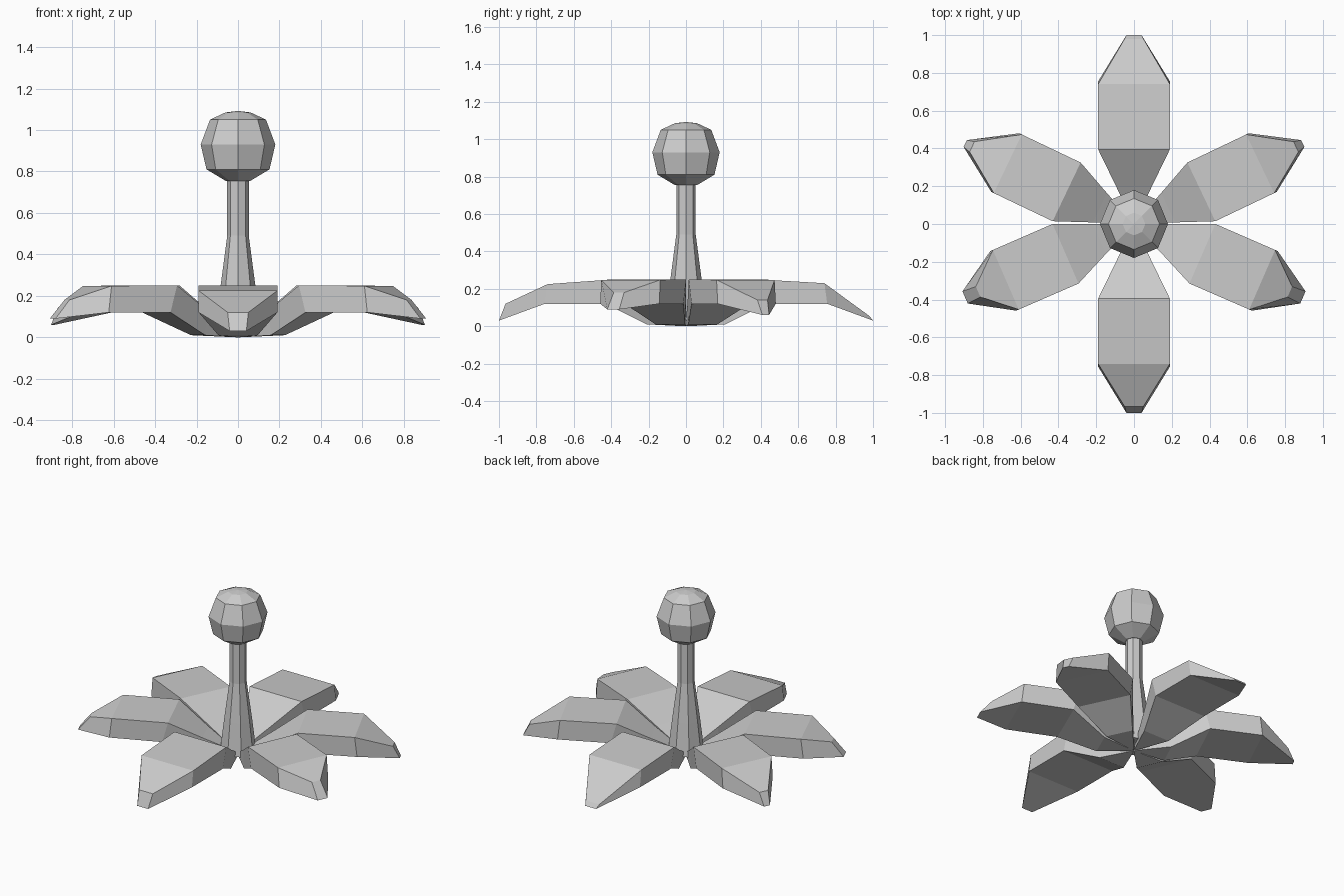
import bpy, bmesh, math
from mathutils import Matrix

if "Cube" in bpy.data.objects:
    bpy.data.objects.remove(bpy.data.objects["Cube"])


def finish(name, bm):
    bmesh.ops.remove_doubles(bm, verts=bm.verts, dist=0.0005)
    bmesh.ops.recalc_face_normals(bm, faces=bm.faces)
    mesh = bpy.data.meshes.new(name)
    bm.to_mesh(mesh)
    bm.free()
    obj = bpy.data.objects.new(name, mesh)
    bpy.context.collection.objects.link(obj)
    return obj


def lathe(name, profile, sides=8):
    """Faceted solid from (radius, z) rings with capped ends."""
    bm = bmesh.new()
    rings = []
    for r, z in profile:
        rings.append([bm.verts.new((r * math.cos(2 * math.pi * i / sides),
                                    r * math.sin(2 * math.pi * i / sides), z))
                      for i in range(sides)])
    for a, b in zip(rings, rings[1:]):
        for i in range(sides):
            j = (i + 1) % sides
            bm.faces.new((a[i], a[j], b[j], b[i]))
    bm.faces.new(rings[0])
    bm.faces.new(rings[-1])
    return finish(name, bm)


def petal(name, angle, hw, tip_top, tip_bottom, shoulder_z):
    """Loft of boxy sections: half width, top (r, z), bottom (r, z)."""
    sections = [
        (0.006, (0.01, 0.02), (0.01, 0.0)),
        (hw * 0.5, (0.2, 0.13), (0.21, 0.01)),
        (hw, (0.395, 0.25), (0.43, 0.12)),
        (hw, (0.74, shoulder_z), (0.755, 0.12)),
        (None, tip_top, tip_bottom),
    ]
    bm = bmesh.new()
    rings = []
    for w, top, bottom in sections:
        wt = tip_top[2] if w is None else w
        wb = tip_bottom[2] if w is None else w
        rings.append([bm.verts.new(p) for p in (
            (top[0], wt, top[1]), (top[0], -wt, top[1]),
            (bottom[0], -wb, bottom[1]), (bottom[0], wb, bottom[1]))])
    for a, b in zip(rings, rings[1:]):
        for i in range(4):
            j = (i + 1) % 4
            bm.faces.new((a[i], a[j], b[j], b[i]))
    bm.faces.new(rings[0])
    bm.faces.new(rings[-1])
    bm.transform(Matrix.Rotation(math.radians(angle), 4, 'Z'))
    return finish(name, bm)


# Stem, flared at its foot
lathe("stem", [(0.11, 0.03), (0.085, 0.24), (0.052, 0.49), (0.052, 0.78)])

# Round faceted head
lathe("head", [(0.06, 0.755), (0.152, 0.81), (0.18, 0.93),
               (0.135, 1.05), (0.06, 1.085), (0.002, 1.092)])

# Six drooping petals; tips are (r, z, half width)
petal("front_petal", -90, 0.19, (0.965, 0.12, 0.05), (1.0, 0.03, 0.04), 0.225)
petal("back_petal", 90, 0.19, (0.98, 0.055, 0.05), (1.0, 0.03, 0.04), 0.23)
for side, flip in (("right", False), ("left", True)):
    for place, a, top, bottom in (
            ("front", -23.5, (0.90, 0.18, 0.03), (0.975, 0.09, 0.035)),
            ("back", 25.5, (0.95, 0.14, 0.03), (0.99, 0.06, 0.02))):
        petal(f"{side}_{place}_petal", 180 - a if flip else a,
              0.172, top, bottom, 0.248)
